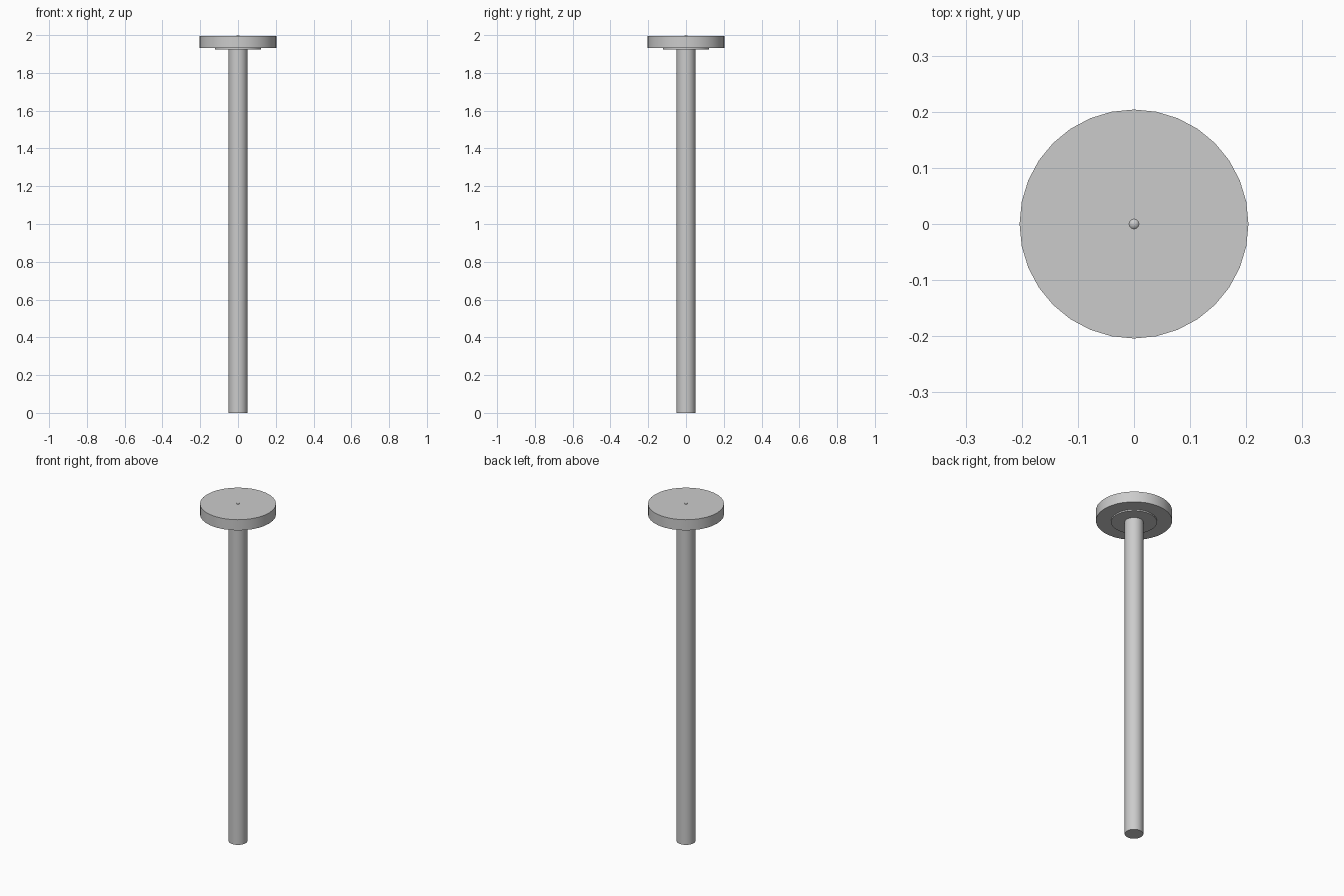
import bpy
import math

default = bpy.data.objects.get("Cube")
if default:
    bpy.data.objects.remove(default, do_unlink=True)

grey = bpy.data.materials.new("plain grey")
grey.use_nodes = True
colour = (0.6, 0.6, 0.6, 1.0)
grey.diffuse_color = colour
grey.node_tree.nodes["Principled BSDF"].inputs["Base Color"].default_value = colour


def finish(name):
    obj = bpy.context.object
    obj.name = name
    obj.data.materials.append(grey)
    bpy.ops.object.shade_smooth_by_angle(angle=math.radians(30))
    return obj


def disc(name, radius, bottom, top):
    # Rotated so that a corner lies on each axis
    bpy.ops.mesh.primitive_cylinder_add(
        vertices=32, radius=radius, depth=top - bottom,
        location=(0, 0, (bottom + top) / 2))
    return finish(name)


# Long round shaft, thin collar and wide flat head
disc("shaft", 0.05, 0.0, 1.93)
disc("collar", 0.123, 1.925, 1.94)
disc("head", 0.204, 1.933, 1.996)

# Small domed pip in the middle of the head
bpy.ops.mesh.primitive_uv_sphere_add(
    segments=16, ring_count=8, radius=0.012, location=(0, 0, 1.988))
finish("centre_pip")
